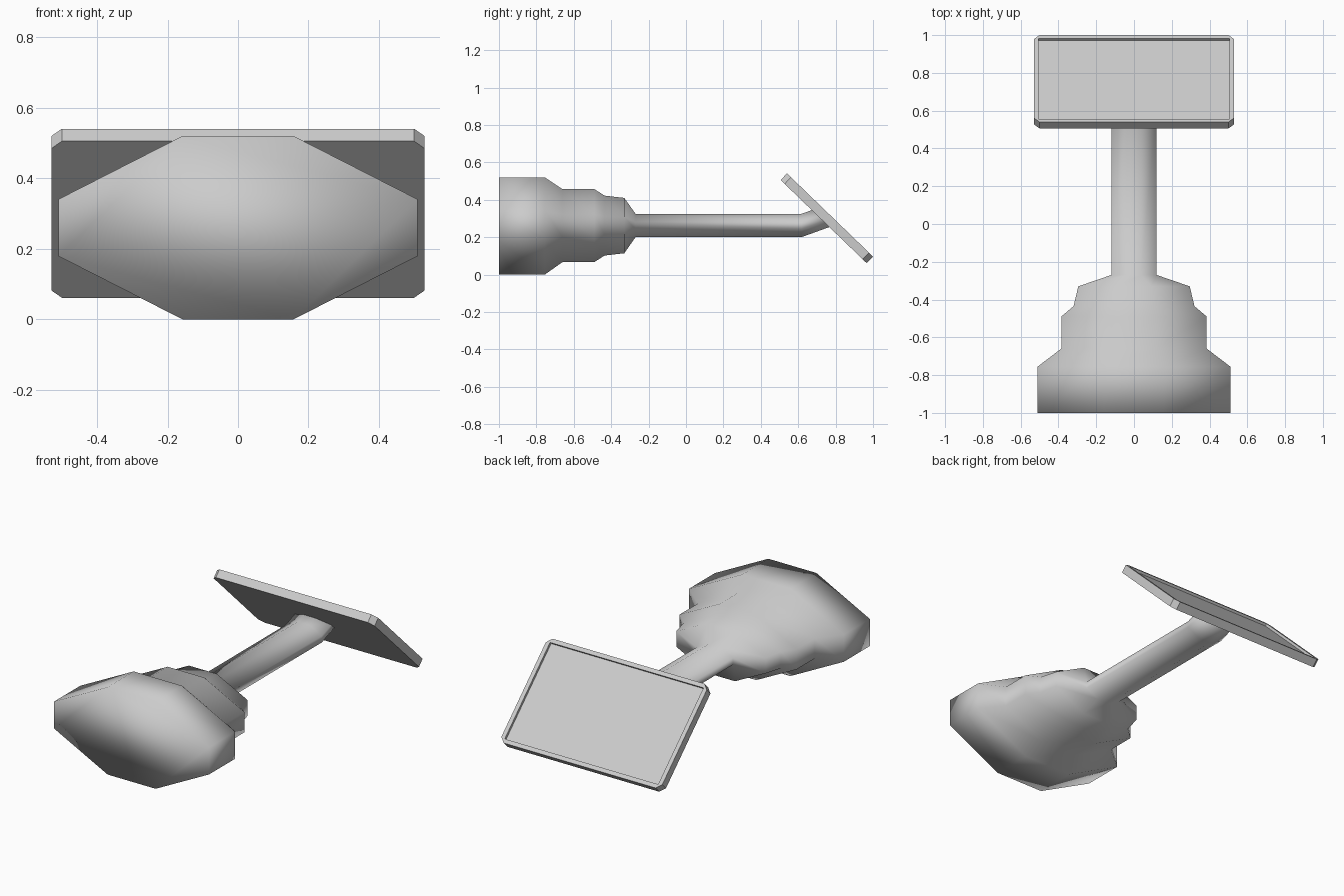
import bpy, bmesh
from math import radians, sin, cos

if "Cube" in bpy.data.objects:
    bpy.data.objects.remove(bpy.data.objects["Cube"])


def make_object(name, bm, smooth):
    bmesh.ops.recalc_face_normals(bm, faces=bm.faces)
    mesh = bpy.data.meshes.new(name)
    bm.to_mesh(mesh)
    bm.free()
    for p in mesh.polygons:
        p.use_smooth = smooth
    ob = bpy.data.objects.new(name, mesh)
    bpy.context.collection.objects.link(ob)
    return ob


def octagon(hx, hz, kx, kz):
    """Eight points of a rectangle with its corners cut."""
    return [(kx, hz), (hx, kz), (hx, -kz), (kx, -hz),
            (-kx, -hz), (-hx, -kz), (-hx, kz), (-kx, hz)]


def loft(name, rings, smooth, cap_end):
    bm = bmesh.new()
    loops = [[bm.verts.new(p) for p in ring] for ring in rings]
    for a, b in zip(loops, loops[1:]):
        for i in range(8):
            j = (i + 1) % 8
            bm.faces.new((a[i], a[j], b[j], b[i]))
    bm.faces.new(loops[0])
    if cap_end:
        bm.faces.new(loops[-1])
    return make_object(name, bm, smooth)


# Stepped base running straight into the arm: y, half width, half height, centre z, tilt
sections = [
    (-1.00, 0.51, 0.26, 0.26, 0),
    (-0.755, 0.51, 0.26, 0.26, 0),
    (-0.66, 0.385, 0.195, 0.262, 0),
    (-0.49, 0.385, 0.195, 0.262, 0),
    (-0.435, 0.32, 0.16, 0.262, 0),
    (-0.33, 0.295, 0.148, 0.262, 0),
    (-0.27, 0.12, 0.0625, 0.2625, 0),
    (0.617, 0.12, 0.0625, 0.2625, 0),
    (0.727, 0.12, 0.064, 0.302, 44),
]
rings = []
for y, hx, hz, zc, tilt in sections:
    t = radians(tilt)
    rings.append([(x, y - v * sin(t), zc + v * cos(t))
                  for x, v in octagon(hx, hz, hx * 0.31, hz * 0.31)])
loft("base_and_arm", rings, True, True)

# Tilted tray with cut corners
outline = octagon(0.53, 0.32, 0.50, 0.29)
tray = loft("tray", [[(x, y, z) for x, y in outline] for z in (-0.0245, 0.0245)],
            False, True)

# Shallow rectangular recess in the tray
bm = bmesh.new()
bmesh.ops.create_cube(bm, size=1)
for v in bm.verts:
    v.co.x *= 1.01
    v.co.y *= 0.592
    v.co.z = 0.0095 if v.co.z < 0 else 0.06
cutter = make_object("recess_cutter", bm, False)
cutter.hide_render = True
cutter.hide_viewport = True

for ob in (tray, cutter):
    ob.location = (0, 0.753, 0.301)
    ob.rotation_euler.x = radians(-44)

mod = tray.modifiers.new("recess", 'BOOLEAN')
mod.operation = 'DIFFERENCE'
mod.solver = 'EXACT'
mod.object = cutter
